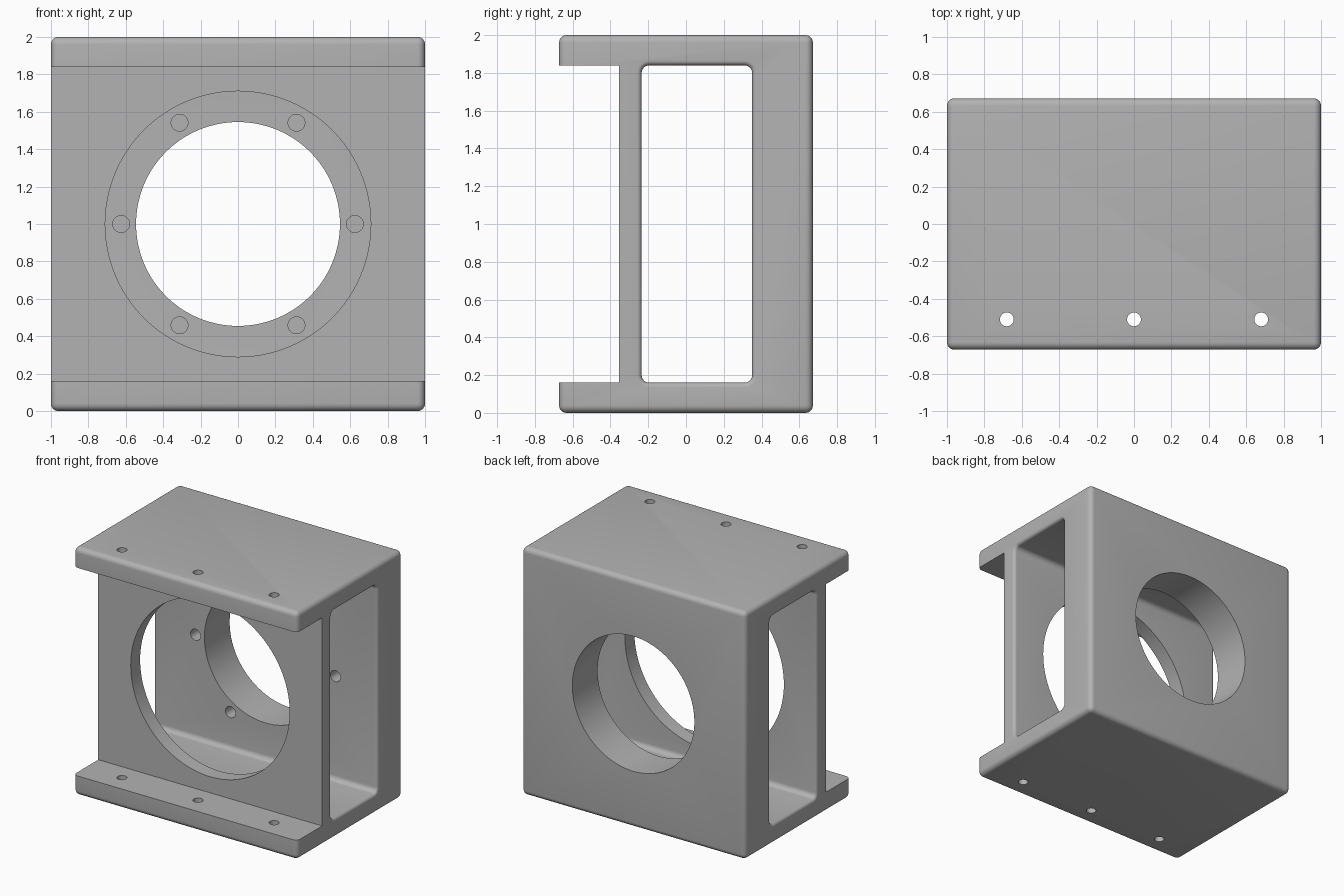
import bpy, bmesh, math
from mathutils import Matrix, Vector

if "Cube" in bpy.data.objects:
    bpy.data.objects.remove(bpy.data.objects["Cube"], do_unlink=True)

HALF_Y, WALL, EDGE, LIP = 0.672, 0.16, 0.04, 0.025
PLATE_FRONT, PLATE_BACK, REAR_FACE = -0.355, -0.235, 0.35

grey = bpy.data.materials.new("machined grey")
grey.use_nodes = True
colour = (0.45, 0.45, 0.45, 1)
grey.diffuse_color = colour
grey.node_tree.nodes["Principled BSDF"].inputs["Base Color"].default_value = colour


def make(name, bm):
    bmesh.ops.recalc_face_normals(bm, faces=bm.faces)
    mesh = bpy.data.meshes.new(name)
    bm.to_mesh(mesh)
    bm.free()
    mesh.materials.append(grey)
    ob = bpy.data.objects.new(name, mesh)
    bpy.context.collection.objects.link(ob)
    return ob


def box(name, low, high, bevel=0):
    low, high = Vector(low), Vector(high)
    bm = bmesh.new()
    bmesh.ops.create_cube(bm, size=1, matrix=Matrix.Translation((low + high) / 2)
                          @ Matrix.Diagonal((high - low).to_4d()))
    if bevel:
        bmesh.ops.bevel(bm, geom=bm.edges[:], offset=bevel, segments=6,
                        profile=0.5, affect='EDGES')
    return make(name, bm)


def cylinder(name, centre, radius, depth, axis, sides):
    turn = Matrix.Rotation(math.pi / 2, 4, 'X') if axis == 'Y' else Matrix()
    bm = bmesh.new()
    bmesh.ops.create_cone(bm, cap_ends=True, segments=sides, radius1=radius,
                          radius2=radius, depth=depth,
                          matrix=Matrix.Translation(centre) @ turn)
    return make(name, bm)


def window_ring(bm, x, grow):
    """Rounded rectangle across the window, enlarged by grow."""
    r = EDGE + grow
    mid_y, half_y = (PLATE_BACK + REAR_FACE) / 2, (REAR_FACE - PLATE_BACK) / 2 - EDGE
    half_z = 1 - WALL - EDGE
    ring = []
    for corner, (sy, sz) in enumerate(((1, 1), (-1, 1), (-1, -1), (1, -1))):
        for i in range(7):
            a = (corner + i / 6) * math.pi / 2
            ring.append(bm.verts.new((x, mid_y + sy * half_y + r * math.cos(a),
                                      1 + sz * half_z + r * math.sin(a))))
    return ring


def window(name):
    """Through window whose mouths flare into rounded lips."""
    steps = [(1 - LIP + LIP * math.sin(a), LIP * (1 - math.cos(a)))
             for a in (i * math.pi / 12 for i in range(7))] + [(1.1, LIP)]
    sections = [(-x, g) for x, g in reversed(steps)] + steps
    bm = bmesh.new()
    rings = [window_ring(bm, x, g) for x, g in sections]
    for a, b in zip(rings, rings[1:]):
        for i in range(len(a)):
            j = (i + 1) % len(a)
            bm.faces.new((a[i], a[j], b[j], b[i]))
    bm.faces.new(rings[0])
    bm.faces.new(rings[-1])
    return make(name, bm)


# Rounded block
body = box("bearing_housing", (-1, -HALF_Y, 0), (1, HALF_Y, 2), EDGE)

# Front recess between the flanges, and the side window
cutters = [box("recess_cutter", (-1.2, -1, WALL), (1.2, PLATE_FRONT, 2 - WALL)),
           window("window_cutter")]

# Large bore in the front plate, smaller bore in the rear plate
cutters.append(cylinder("front_bore_cutter", (0, -0.3, 1), 0.71, 0.4, 'Y', 128))
cutters.append(cylinder("rear_bore_cutter", (0, 0.5, 1), 0.545, 0.6, 'Y', 128))

# Ring of blind bolt holes in the rear plate
for i in range(6):
    a = i * math.pi / 3
    cutters.append(cylinder("bolt_hole_cutter",
                            (0.625 * math.cos(a), REAR_FACE, 1 + 0.625 * math.sin(a)),
                            0.045, 0.4, 'Y', 32))

# Mounting holes through both flanges
for x in (-0.68, 0, 0.68):
    cutters.append(cylinder("flange_hole_cutter", (x, -0.51, 1), 0.037, 2.4, 'Z', 32))

bpy.ops.object.select_all(action='DESELECT')
bpy.context.view_layer.objects.active = body
body.select_set(True)
for cutter in cutters:
    cutter.hide_render = True
    mod = body.modifiers.new("cut", 'BOOLEAN')
    mod.operation, mod.solver, mod.object = 'DIFFERENCE', 'EXACT', cutter
    bpy.ops.object.modifier_apply(modifier=mod.name)
    bpy.data.objects.remove(cutter, do_unlink=True)

bpy.ops.object.shade_smooth_by_angle(angle=math.radians(30))
